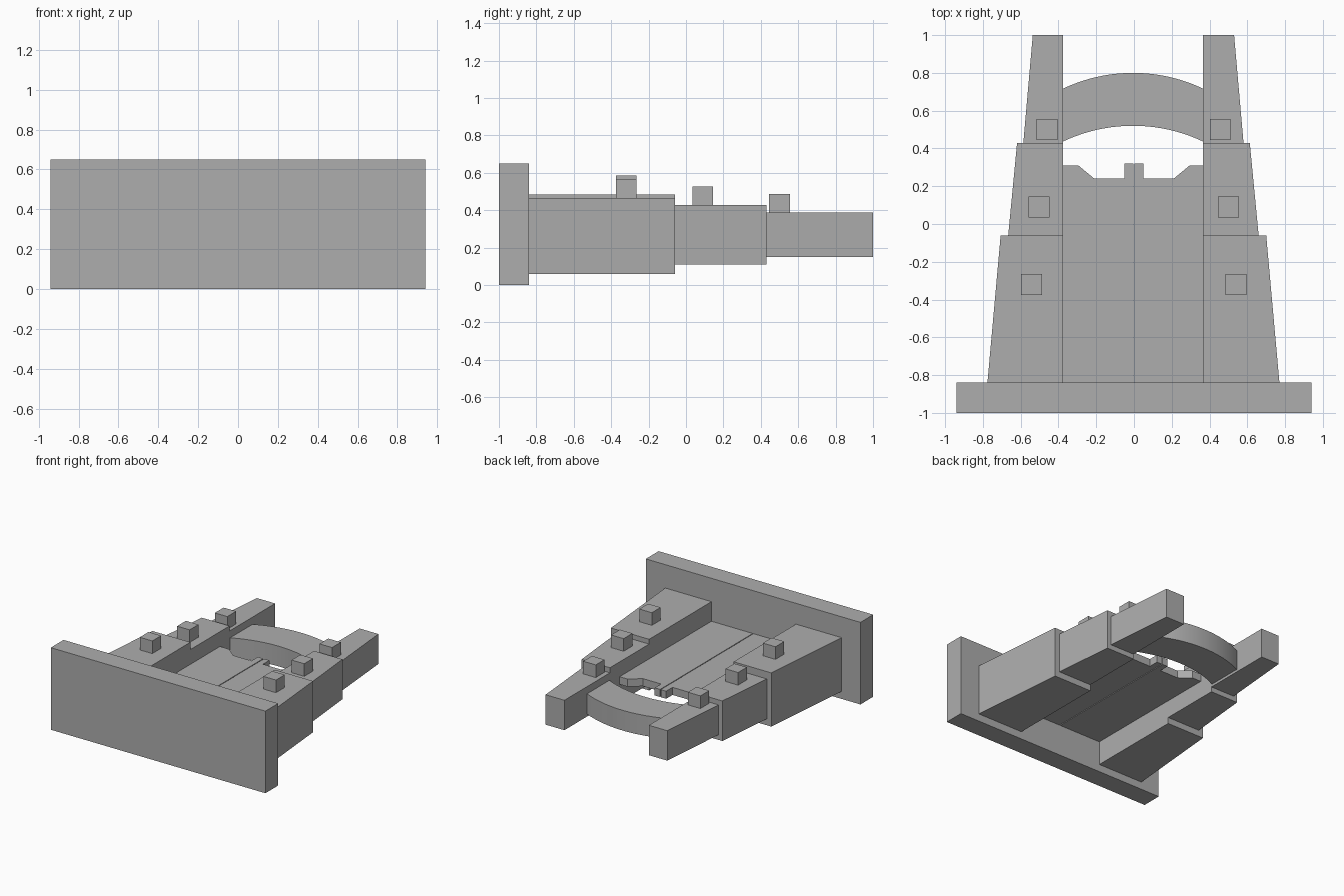
import bpy
import bmesh
import math

if "Cube" in bpy.data.objects:
    bpy.data.objects.remove(bpy.data.objects["Cube"])

# One flat grey for every part
grey = bpy.data.materials.new("grey")
grey.use_nodes = True
colour = (0.42, 0.42, 0.42, 1)
grey.diffuse_color = colour
grey.node_tree.nodes["Principled BSDF"].inputs["Base Color"].default_value = colour


def prism(name, outline, z0, z1):
    """Extrude a plan outline from z0 up to z1."""
    bm = bmesh.new()
    face = bm.faces.new([bm.verts.new((x, y, z0)) for x, y in outline])
    top = bmesh.ops.extrude_face_region(bm, geom=[face])["geom"]
    verts = [v for v in top if isinstance(v, bmesh.types.BMVert)]
    bmesh.ops.translate(bm, verts=verts, vec=(0, 0, z1 - z0))
    bmesh.ops.recalc_face_normals(bm, faces=bm.faces)
    mesh = bpy.data.meshes.new(name)
    bm.to_mesh(mesh)
    bm.free()
    mesh.materials.append(grey)
    obj = bpy.data.objects.new(name, mesh)
    bpy.context.collection.objects.link(obj)
    return obj


def box(name, x0, x1, y0, y1, z0, z1):
    return prism(name, [(x0, y0), (x1, y0), (x1, y1), (x0, y1)], z0, z1)


INNER_LEFT, INNER_RIGHT = 0.365, -0.375

# Front wall
box("front_wall", -0.94, 0.94, -1, -0.84, 0, 0.65)

# Tapered arms in three steps: y range, outer x at each end, bottom, top, stud centre
steps = [
    ("front", -0.84, -0.06, 0.77, 0.70, 0.06, 0.475, (0.54, -0.32)),
    ("middle", -0.06, 0.43, 0.66, 0.613, 0.11, 0.427, (0.50, 0.09)),
    ("rear", 0.43, 1.0, 0.58, 0.53, 0.15, 0.387, (0.457, 0.50)),
]
for side, sign, inner in (("left", 1, INNER_LEFT), ("right", -1, INNER_RIGHT)):
    for part, y0, y1, outer0, outer1, bottom, top, (sx, sy) in steps:
        # The right front block stands slightly taller
        lift = -0.01 * sign if part == "front" else 0
        shift = 0 if sign > 0 else -0.006
        plan = [(inner, y0), (sign * outer0 + shift, y0),
                (sign * outer1 + shift, y1), (inner, y1)]
        prism(f"{side}_{part}_arm", plan, bottom, top + lift)
        cx = sign * sx + shift / 2
        box(f"{side}_{part}_stud", cx - 0.055, cx + 0.055,
            sy - 0.055, sy + 0.055, top + lift, top + lift + 0.1)

# Deck in two halves with a narrow slit between them and a notched rear edge
for side, sign, inner in (("left", 1, INNER_LEFT), ("right", -1, INNER_RIGHT)):
    slit = sign * 0.003
    prism(f"{side}_deck", [
        (slit, -0.84), (inner, -0.84), (inner, 0.31), (sign * 0.295, 0.31),
        (sign * 0.21, 0.24), (sign * 0.05, 0.24), (sign * 0.05, 0.32),
        (slit, 0.32)], 0.25, 0.31)

# Curved bridge between the rear arms
half = (INNER_LEFT - INNER_RIGHT) / 2
middle = (INNER_LEFT + INNER_RIGHT) / 2


def arc(crown, rise, segments=20):
    radius = (half ** 2 + rise ** 2) / (2 * rise)
    reach = math.asin(half / radius)
    angles = [reach * (2 * i / segments - 1) for i in range(segments + 1)]
    return [(middle + radius * math.sin(a),
             crown - radius * (1 - math.cos(a))) for a in angles]


bridge = prism("curved_bridge", arc(0.80, 0.083) + arc(0.52, 0.083)[::-1], 0.17, 0.33)
bpy.context.view_layer.objects.active = bridge
bridge.select_set(True)
bpy.ops.object.shade_smooth_by_angle()
